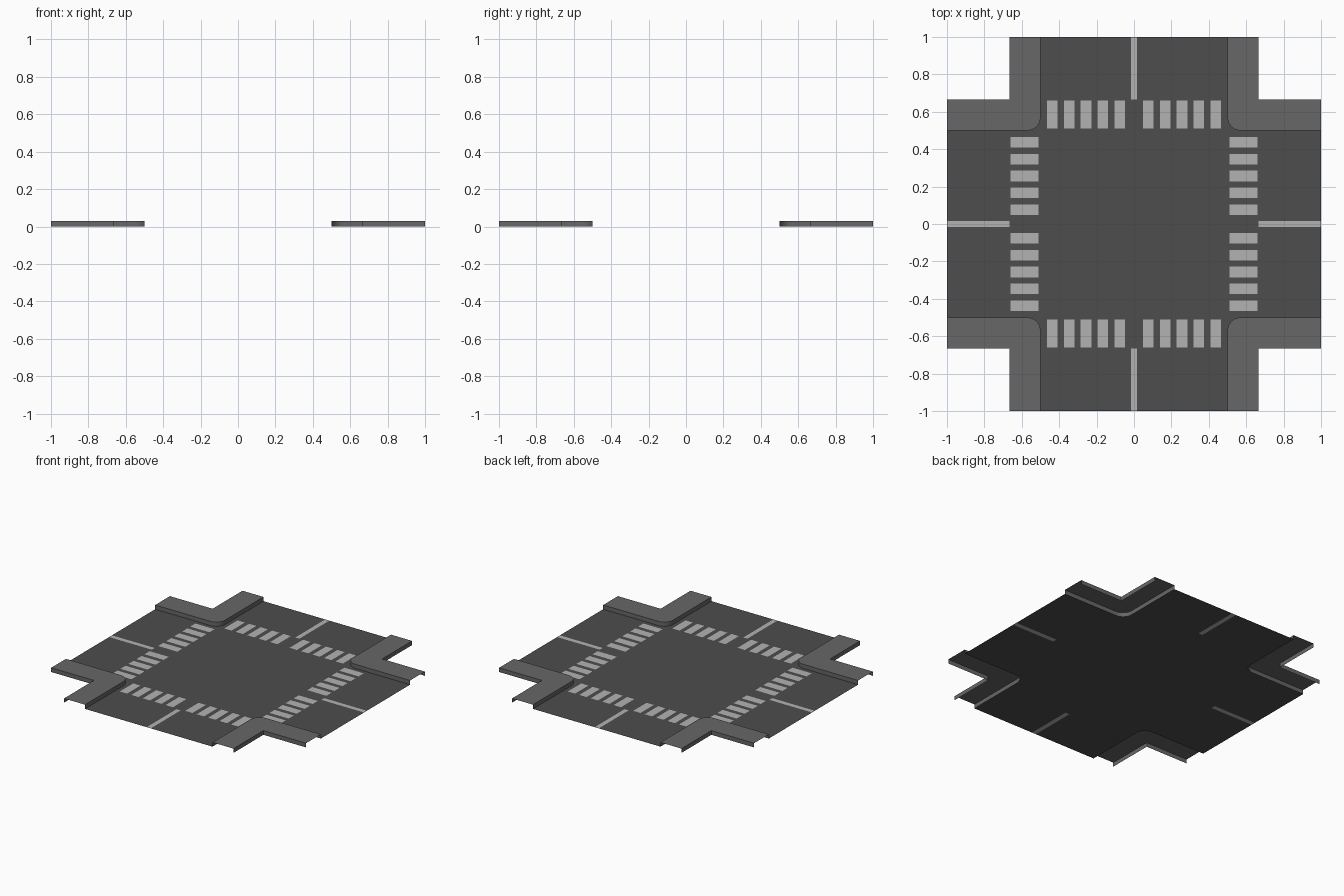
import bpy, bmesh, math

if "Cube" in bpy.data.objects:
    bpy.data.objects.remove(bpy.data.objects["Cube"])

ROAD, WALK, R, H = 0.5, 0.665, 0.07, 0.03   # road half width, outer walk edge, corner radius, curb height
LINE = 0.016                                # centre line half width
STRIPE_Z = 0.003


def material(name, v):
    m = bpy.data.materials.new(name)
    m.diffuse_color = (v, v, v, 1)
    m.use_nodes = True
    m.node_tree.nodes["Principled BSDF"].inputs["Base Color"].default_value = m.diffuse_color
    return m


asphalt = material("asphalt", 0.075)
concrete = material("concrete", 0.135)
paint = material("paint", 0.45)


def turn(p, k):
    # quarter turns about z
    x, y, z = p
    for _ in range(k):
        x, y = -y, x
    return x, y, z


def build(name, polys, mat):
    # every polygon is repeated by four quarter turns
    bm = bmesh.new()
    for k in range(4):
        for poly in polys:
            bm.faces.new([bm.verts.new(turn(p, k)) for p in poly])
    bmesh.ops.remove_doubles(bm, verts=bm.verts, dist=1e-5)
    me = bpy.data.meshes.new(name)
    bm.to_mesh(me)
    bm.free()
    me.materials.append(mat)
    ob = bpy.data.objects.new(name, me)
    bpy.context.collection.objects.link(ob)
    return ob


def at(pts, z):
    return [(x, y, z) for x, y in pts]


def rect(x0, x1, y0, y1, z):
    return at([(x0, y0), (x1, y0), (x1, y1), (x0, y1)], z)


def wall(path):
    return [[(*a, 0), (*b, 0), (*b, H), (*a, H)] for a, b in zip(path, path[1:])]


# curb path of one corner, from the right arm round to the back arm
C = ROAD + R
arc = [(C + R * math.cos(a), C + R * math.sin(a))
       for a in (math.radians(270 - 90 * i / 8) for i in range(9))]
curb = [(1, ROAD)] + arc + [(ROAD, 1)]
outer = [(WALK, 1), (WALK, WALK), (1, WALK)]

# road surface with slots for the centre lines
quadrant = ([(0, 0), (WALK, 0), (WALK, LINE), (1, LINE)] + curb +
            [(LINE, 1), (LINE, WALK), (0, WALK)])
build("road", [at(quadrant, 0)], asphalt)
build("centre_lines", [rect(WALK, 1, -LINE, LINE, 0)], paint)

# raised sidewalks, open underneath and at the ends
top = [at([curb[0], (1, WALK), (WALK, WALK), (WALK, 1), curb[-1]] + arc[::-1], H)]
walks = build("sidewalks", top + wall(curb[::-1]) + wall(outer[::-1]), concrete)
bpy.context.view_layer.objects.active = walks
walks.select_set(True)
bpy.ops.object.shade_smooth_by_angle(angle=math.radians(30))

# crosswalk stripes on each arm
stripes = []
for i in range(5):
    y = 0.048 + 0.09 * i
    stripes += [rect(0.51, 0.66, y, y + 0.057, STRIPE_Z),
                rect(0.51, 0.66, -y - 0.057, -y, STRIPE_Z)]
build("crosswalk_stripes", stripes, paint)

# outer walls face away from the sidewalk, curb walls face the road
bm = bmesh.new()
bm.from_mesh(walks.data)
for f in bm.faces:
    f.normal_update()
    if abs(f.normal.z) > 0.5:
        if f.normal.z < 0:
            f.normal_flip()
        continue
    c = f.calc_center_median()
    sign = f.normal.x * c.x + f.normal.y * c.y
    is_outer = min(abs(c.x), abs(c.y)) > WALK - 1e-3
    n = f.normal
    out = n.x * math.copysign(1, c.x) + n.y * math.copysign(1, c.y)
    if (out > 0) != is_outer:
        f.normal_flip()
bm.to_mesh(walks.data)
bm.free()
